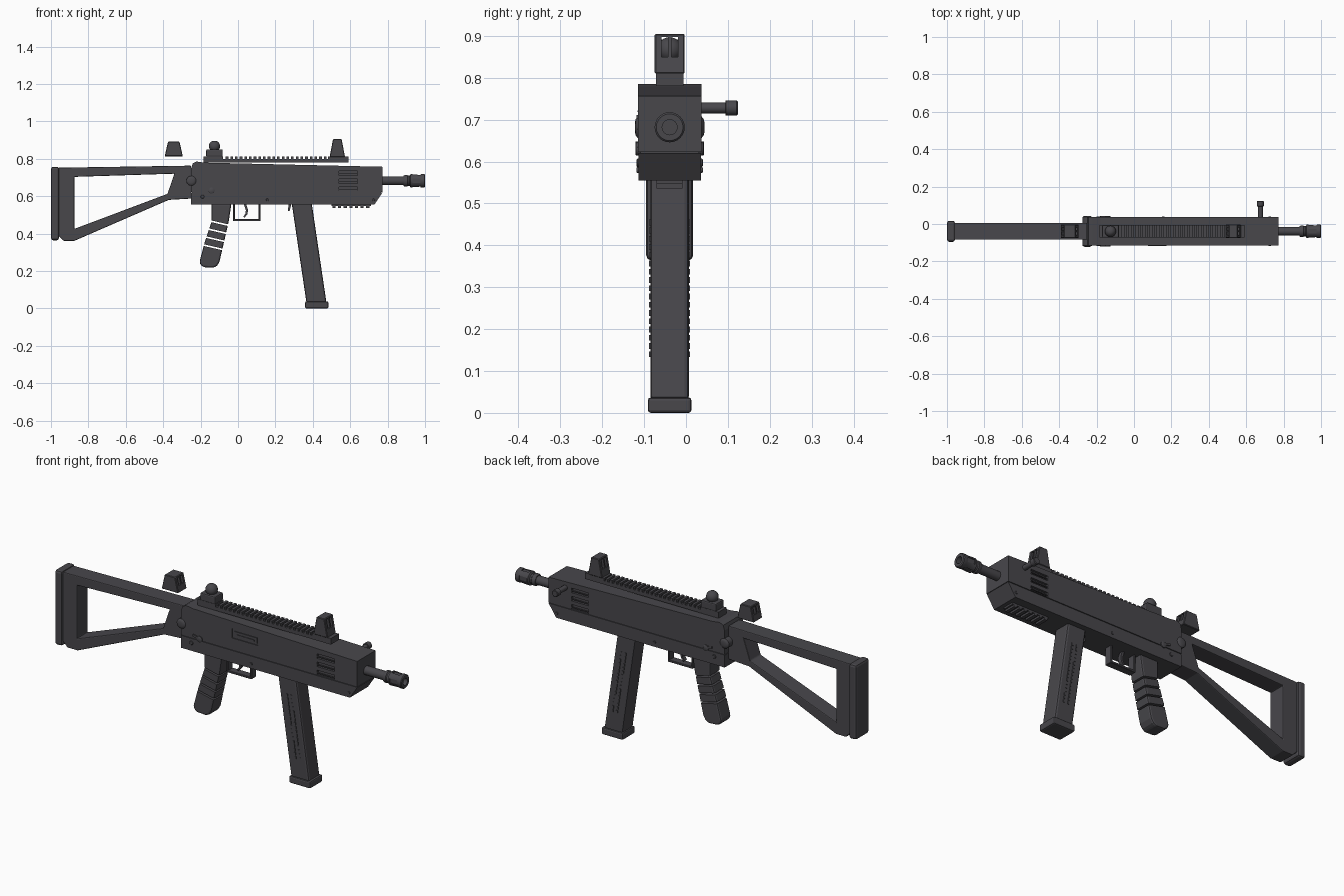
import bpy, bmesh, math
from mathutils import Matrix, Vector

if "Cube" in bpy.data.objects:
    bpy.data.objects.remove(bpy.data.objects["Cube"])

YC = -0.039  # centre plane of the model
mat = bpy.data.materials.new("dark_grey")
mat.diffuse_color = (0.065, 0.063, 0.071, 1)
mat.use_nodes = True
mat.node_tree.nodes["Principled BSDF"].inputs["Base Color"].default_value = mat.diffuse_color


def finish(name, bm, bevel=0, segs=2, smooth=False, cutter=False):
    bmesh.ops.recalc_face_normals(bm, faces=bm.faces)
    me = bpy.data.meshes.new(name)
    bm.to_mesh(me)
    bm.free()
    ob = bpy.data.objects.new(name, me)
    bpy.context.collection.objects.link(ob)
    me.materials.append(mat)
    if smooth:
        me.shade_smooth()
        me.set_sharp_from_angle(angle=math.radians(40))
    if bevel:
        m = ob.modifiers.new("bevel", "BEVEL")
        m.width, m.segments, m.limit_method = bevel, segs, "ANGLE"
    if cutter:
        ob.hide_render = True
        ob.hide_set(True)
    return ob


def prism(name, pts, hw, **kw):
    """Side profile (x, z) extruded to half width hw about the centre plane."""
    bm = bmesh.new()
    f = bm.faces.new([bm.verts.new((x, YC - hw, z)) for x, z in pts])
    r = bmesh.ops.extrude_face_region(bm, geom=[f])
    vs = [v for v in r["geom"] if isinstance(v, bmesh.types.BMVert)]
    bmesh.ops.translate(bm, vec=(0, 2 * hw, 0), verts=vs)
    return finish(name, bm, **kw)


def add_box(bm, x0, x1, y0, y1, z0, z1, rot=0):
    c = Vector(((x0 + x1) / 2, (y0 + y1) / 2, (z0 + z1) / 2))
    M = (Matrix.Translation(c) @ Matrix.Rotation(rot, 4, "Y")
         @ Matrix.Diagonal((x1 - x0, y1 - y0, z1 - z0, 1)))
    bmesh.ops.create_cube(bm, size=1, matrix=M)


def boxes(name, items, **kw):
    bm = bmesh.new()
    for it in items:
        add_box(bm, *it)
    return finish(name, bm, **kw)


def lathe(name, prof, origin, axis="X", n=24):
    """Revolve (distance, radius) profile around the given axis."""
    bm = bmesh.new()
    rings = []
    for d, r in prof:
        ring = []
        for i in range(n):
            a = 2 * math.pi * i / n
            u, v = r * math.cos(a), r * math.sin(a)
            p = (d, u, v) if axis == "X" else (u, d, v) if axis == "Y" else (u, v, d)
            ring.append(bm.verts.new(Vector(origin) + Vector(p)))
        rings.append(ring)
    for a, b in zip(rings, rings[1:]):
        for i in range(n):
            bm.faces.new((a[i], a[(i + 1) % n], b[(i + 1) % n], b[i]))
    bm.faces.new(rings[0])
    bm.faces.new(rings[-1])
    return finish(name, bm, smooth=True)


def cut(ob, cutter):
    m = ob.modifiers.new("cut", "BOOLEAN")
    m.operation, m.object, m.solver = "DIFFERENCE", cutter, "EXACT"


# Receiver: upper and lower halves meeting at a fine seam
upper = prism("upper_receiver", [(-.25, .623), (.773, .623), (.773, .757), (-.18, .779),
                                 (-.222, .785), (-.242, .775), (-.25, .75)], .076)
lower = prism("lower_receiver", [(-.25, .555), (.73, .555), (.773, .62), (-.25, .62)], .075)
boxes("seam_core", [(-.245, .765, YC - .07, YC + .07, .61, .63)])

# Cooling vents on both sides and the ejection port on the front side
vents = []
for s in (-1, 1):
    for z in (.625, .668, .711):
        y = YC + s * .076
        vents.append((.54, .64, y - .012, y + .012, z, z + .024))
vents.append((.045, .2, YC - .088, YC - .072, .686, .735))
cut(upper, boxes("vent_cutter", vents, cutter=True))
boxes("vent_lips", [(.54, .64, YC + s * .0735 - .003, YC + s * .0735 + .003, z, z + .004)
                    for s in (-1, 1) for z in (.632, .675, .718)])
boxes("ejection_cover", [(.058, .192, YC - .076, YC - .068, .696, .724),
                         (.075, .175, YC - .079, YC - .07, .703, .711)])

# Top rail and lower rail with teeth
boxes("top_rail", [(-.185, .59, YC - .033, YC + .033, .78, .799),
                   (-.185, -.08, YC - .033, YC + .033, .798, .812),
                   (.48, .59, YC - .033, YC + .033, .798, .812)]
      + [(-.066 + i * .025, -.052 + i * .025, YC - .033, YC + .033, .798, .812) for i in range(22)])
boxes("lower_rail", [(.5, .71, YC - .031, YC + .031, .546, .56)]
      + [(.505 + i * .03, .522 + i * .03, YC - .031, YC + .031, .536, .547) for i in range(7)])


# Sights
def sight(name, x0, x1, inset, z0, z1):
    ob = prism(name, [(x0, z0), (x1, z0), (x1 - inset, z1), (x0 + inset, z1)], .036, bevel=.003, segs=1)
    h = z1 - z0
    c = boxes(name + "_cutter", [(x0 - .02, x1 + .02, YC + s * .012 - .008, YC + s * .012 + .008,
                                  z0 + h * .42, z1 - .008) for s in (-1, 1)], cutter=True)
    cut(ob, c)
    return ob


sight("front_sight", .49, .572, .018, .81, .905)
sight("rear_sight", -.392, -.295, .018, .813, .892)
boxes("sight_base", [(-.17, -.082, YC - .034, YC + .034, .81, .85)], bevel=.006)
arc = [math.radians(a) for a in range(-60, 90, 15)]
lathe("sight_knob", [(.03 * math.sin(a), .03 * math.cos(a)) for a in arc], (-.126, YC, .867), "Z")

# Folding stock frame, butt pad and hinge
stock = prism("stock_frame", [(-.96, .752), (-.25, .763), (-.25, .587), (-.37, .58), (-.875, .361),
                              (-.933, .361), (-.96, .388)], .045)
hole = prism("stock_cutter", [(-.875, .703), (-.34, .72), (-.377, .612), (-.875, .425)], .1, cutter=True)
cut(stock, hole)
b = stock.modifiers.new("bevel", "BEVEL")
b.width, b.segments, b.limit_method = .008, 2, "ANGLE"
boxes("butt_pad", [(-1, -.957, YC - .056, YC + .056, .364, .757)], bevel=.012)
lathe("stock_hinge", [(-.083, .012), (-.081, .02), (-.076, .026), (.076, .026), (.081, .02), (.083, .012)],
      (-.25, YC, .682), "Y")

# Pistol grip, split by slanted grooves
grip = prism("pistol_grip", [(-.142, .56), (-.035, .56), (-.05, .463), (-.099, .249), (-.112, .228),
                             (-.131, .217), (-.184, .22), (-.2, .232), (-.206, .249), (-.179, .35),
                             (-.142, .463)], .042, bevel=.014)
cut(grip, boxes("grip_cutter", [(-.18 - i * .011, -.01 - i * .011, YC - .1, YC + .1,
                                 .45 - i * .043, .459 - i * .043, math.radians(13)) for i in range(4)],
                cutter=True))

# Trigger guard, trigger and magazine catch
gw = .02
boxes("trigger_guard", [(-.026, -.016, YC - gw, YC + gw, .468, .56),
                        (-.026, .12, YC - gw, YC + gw, .466, .477),
                        (.11, .12, YC - gw, YC + gw, .468, .56)], bevel=.002, segs=1)
prism("trigger", [(.03, .56), (.043, .56), (.054, .525), (.05, .503), (.035, .485), (.029, .49),
                  (.04, .507), (.042, .525)], .01)
prism("magazine_catch", [(.272, .56), (.286, .56), (.276, .52), (.266, .522)], .015)

# Magazine with base and two rows of ribs per side
prism("magazine", [(.286, .57), (.393, .57), (.473, .03), (.366, .03)], .046, bevel=.01)
boxes("magazine_base", [(.359, .483, YC - .052, YC + .052, 0, .037)], bevel=.007)
ribs = []
for s in (-1, 1):
    for x in (.345, .37):
        for i in range(17):
            t = i / 16
            px, pz, y = x + .05 * t, .455 - .315 * t, YC + s * .046
            ribs.append((px - .004, px + .004, y - .003, y + .003, pz - .007, pz + .007))
boxes("magazine_ribs", ribs)

# Barrel and muzzle
lathe("barrel", [(.76, .023), (.885, .023)], (0, YC, .682))
muzzle = lathe("muzzle", [(.885, .027), (.892, .031), (.905, .031), (.909, .027), (.918, .027), (.923, .036),
                          (.932, .036), (.975, .034), (.98, .036), (.996, .036), (1, .032), (1, .018),
                          (.96, .018)], (0, YC, .682))
slots = [(.932, .975, YC + s * .036 - .007, YC + s * .036 + .007, .67, .694) for s in (-1, 1)]
slots += [(.932, .975, YC - .012, YC + .012, .682 + s * .036 - .007, .682 + s * .036 + .007) for s in (-1, 1)]
cut(muzzle, boxes("muzzle_cutter", slots, cutter=True))

# Charging handle on the back side
lathe("charging_handle", [(.03, .013), (.094, .013), (.095, .018), (.121, .018), (.124, .015)],
      (.676, 0, .728), "Y", 16)

# Pins and selector levers on both sides
for i, (x, z, r) in enumerate([(-.19, .597, .01), (.157, .58, .007), (.725, .58, .007), (-.142, .63, .016)]):
    e = .082 if r > .015 else .079
    lathe("pin_%d" % i, [(-e, r * .8), (-e + .002, r), (e - .002, r), (e, r * .8)], (x, YC, z), "Y", 16)
boxes("selector_lever", [(-.18, -.14, YC + s * .078 - .004, YC + s * .078 + .004, .632, .643, .25)
                         for s in (-1, 1)])
